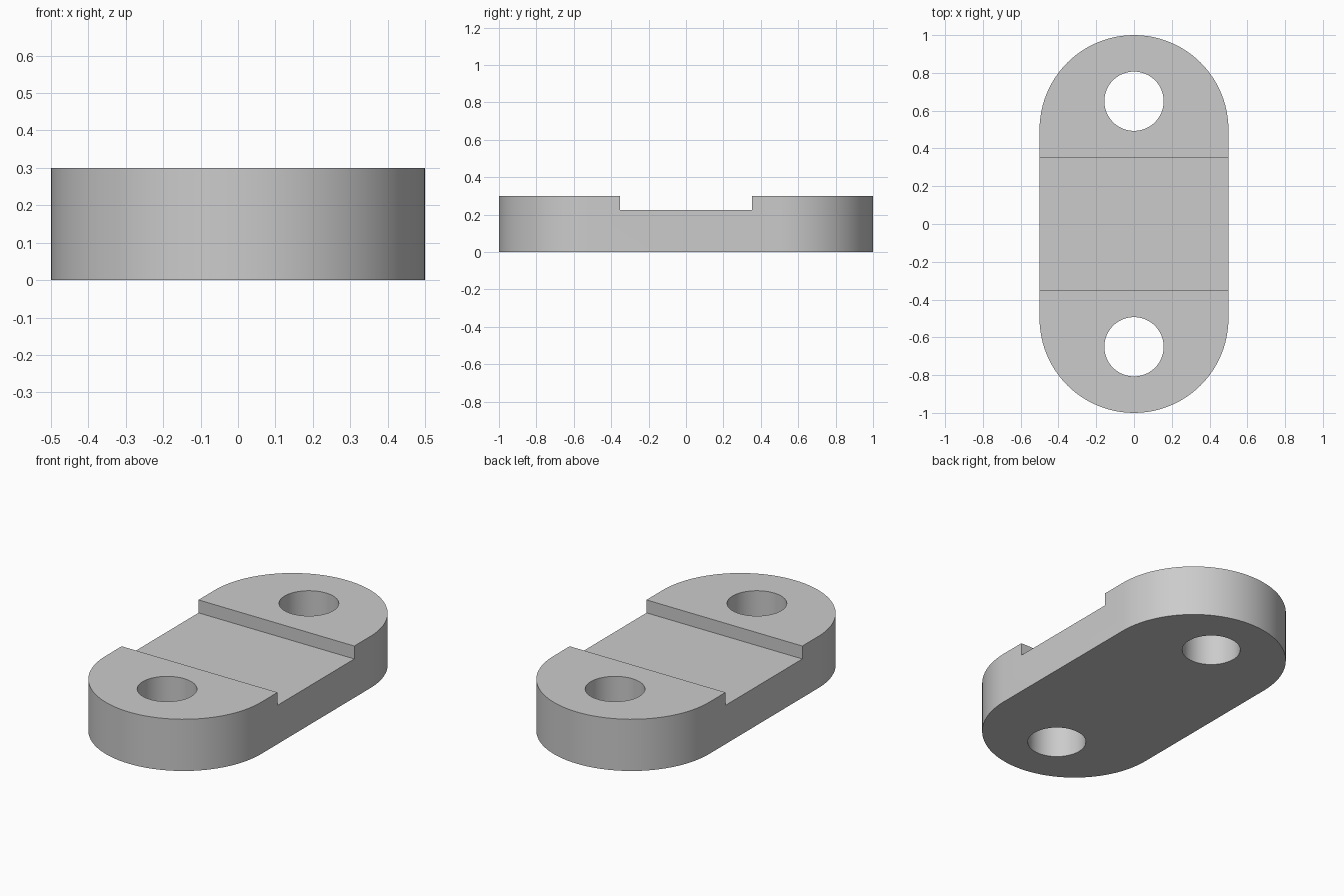
import bpy
import bmesh
from math import pi, sin, cos, radians

cube = bpy.data.objects.get("Cube")
if cube:
    bpy.data.objects.remove(cube, do_unlink=True)

RADIUS, STRAIGHT, HEIGHT = 0.5, 0.5, 0.3
HOLE_RADIUS, HOLE_Y = 0.157, 0.65
SLOT_HALF, SLOT_FLOOR = 0.352, 0.225
ARC_STEPS = 48

# Plain grey metal
grey = bpy.data.materials.new("plain grey")
grey.use_nodes = True
grey.diffuse_color = (0.6, 0.6, 0.6, 1)
grey.node_tree.nodes["Principled BSDF"].inputs["Base Color"].default_value = (0.6, 0.6, 0.6, 1)


def add_object(name, bm):
    bmesh.ops.recalc_face_normals(bm, faces=bm.faces)
    mesh = bpy.data.meshes.new(name)
    bm.to_mesh(mesh)
    bm.free()
    mesh.materials.append(grey)
    obj = bpy.data.objects.new(name, mesh)
    bpy.context.collection.objects.link(obj)
    return obj


def prism(name, outline, bottom, top):
    bm = bmesh.new()
    face = bm.faces.new([bm.verts.new((x, y, bottom)) for x, y in outline])
    walls = bmesh.ops.extrude_face_region(bm, geom=[face])["geom"]
    verts = [v for v in walls if isinstance(v, bmesh.types.BMVert)]
    bmesh.ops.translate(bm, verts=verts, vec=(0, 0, top - bottom))
    return add_object(name, bm)


def arc(cy, radius, start, sweep, steps):
    angles = [start + sweep * i / steps for i in range(steps + 1)]
    return [(radius * cos(a), cy + radius * sin(a)) for a in angles]


# Round-ended plate
outline = arc(STRAIGHT, RADIUS, 0, pi, ARC_STEPS) + arc(-STRAIGHT, RADIUS, pi, pi, ARC_STEPS)
plate = prism("link_plate", outline, 0, HEIGHT)

# Cutters: shallow cross slot and two through holes
slot = [(-1, -SLOT_HALF), (1, -SLOT_HALF), (1, SLOT_HALF), (-1, SLOT_HALF)]
cutters = [prism("slot_cutter", slot, SLOT_FLOOR, 1)]
for side, name in ((-1, "front_hole_cutter"), (1, "back_hole_cutter")):
    circle = arc(side * HOLE_Y, HOLE_RADIUS, 0, 2 * pi, 64)[:-1]
    cutters.append(prism(name, circle, -0.1, 1))

bpy.ops.object.select_all(action="DESELECT")
plate.select_set(True)
bpy.context.view_layer.objects.active = plate
for cutter in cutters:
    mod = plate.modifiers.new(cutter.name, "BOOLEAN")
    mod.operation = "DIFFERENCE"
    mod.solver = "EXACT"
    mod.object = cutter
    bpy.ops.object.modifier_apply(modifier=mod.name)
    bpy.data.objects.remove(cutter, do_unlink=True)

# Smooth round walls, crisp edges
bpy.ops.object.shade_smooth_by_angle(angle=radians(30))
